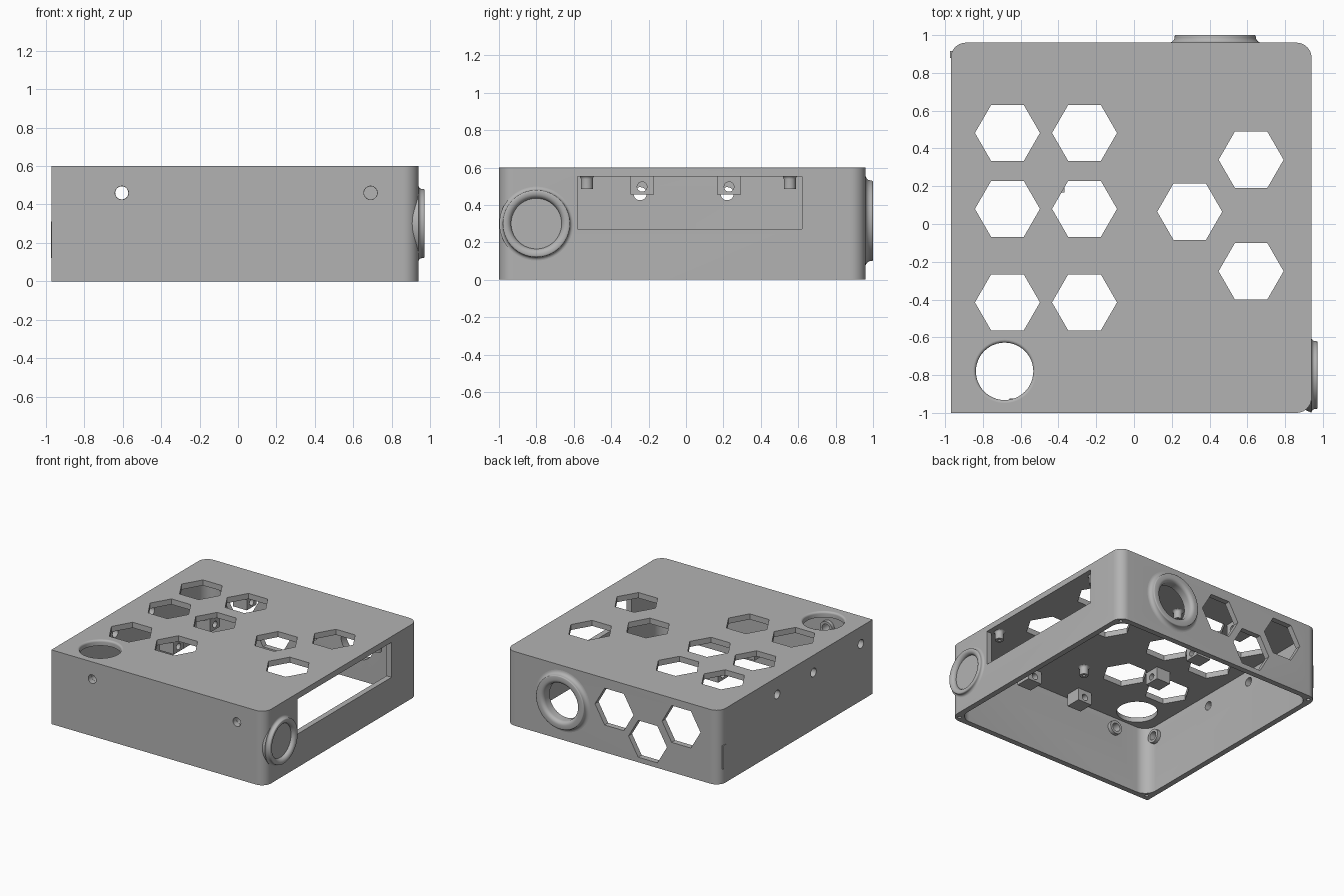
import bpy, bmesh, math
from math import pi, cos, sin
from mathutils import Matrix, Vector

cube = bpy.data.objects.get("Cube")
if cube:
    bpy.data.objects.remove(cube, do_unlink=True)

grey = bpy.data.materials.new("plastic_grey")
grey.use_nodes = True
COLOUR = (0.45, 0.45, 0.45, 1)
grey.diffuse_color = COLOUR
grey.node_tree.nodes["Principled BSDF"].inputs["Base Color"].default_value = COLOUR

X0, X1, Y0, Y1, TOP = -0.97, 0.94, -1.0, 0.96, 0.6
WALL, CEIL = 0.045, 0.555
TURN = {"x": Matrix.Rotation(pi / 2, 4, "Y"),
        "y": Matrix.Rotation(-pi / 2, 4, "X"),
        "z": Matrix.Identity(4)}


def finish(name, bm, matrix=None):
    if matrix:
        bm.transform(matrix)
    bmesh.ops.recalc_face_normals(bm, faces=bm.faces)
    mesh = bpy.data.meshes.new(name)
    bm.to_mesh(mesh)
    bm.free()
    mesh.materials.append(grey)
    ob = bpy.data.objects.new(name, mesh)
    bpy.context.collection.objects.link(ob)
    return ob


def smooth(ob):
    bpy.ops.object.select_all(action="DESELECT")
    ob.select_set(True)
    bpy.context.view_layer.objects.active = ob
    bpy.ops.object.shade_smooth_by_angle(angle=math.radians(35))


def cut(ob, cutters):
    for c in cutters:
        mod = ob.modifiers.new("cut", "BOOLEAN")
        mod.operation, mod.solver, mod.object = "DIFFERENCE", "EXACT", c
        bpy.context.view_layer.objects.active = ob
        bpy.ops.object.modifier_apply(modifier=mod.name)
        bpy.data.objects.remove(c, do_unlink=True)


def rounded_block(name, x0, x1, y0, y1, z0, z1, radii):
    """Upright block; radii run anticlockwise from the (x0, y0) corner."""
    bm = bmesh.new()
    verts = []
    corners = [(x0, y0, 1, 1), (x1, y0, -1, 1), (x1, y1, -1, -1), (x0, y1, 1, -1)]
    for i, ((x, y, sx, sy), r) in enumerate(zip(corners, radii)):
        steps = 10 if r else 0
        for k in range(steps + 1):
            a = pi + i * pi / 2 + (k / steps * pi / 2 if steps else 0)
            verts.append(bm.verts.new((x + sx * r + r * cos(a), y + sy * r + r * sin(a), z0)))
    face = bm.faces.new(verts)
    new = bmesh.ops.extrude_face_region(bm, geom=[face])["geom"]
    bmesh.ops.translate(bm, vec=(0, 0, z1 - z0),
                        verts=[v for v in new if isinstance(v, bmesh.types.BMVert)])
    return finish(name, bm)


def box(name, x0, x1, y0, y1, z0, z1):
    return rounded_block(name, x0, x1, y0, y1, z0, z1, (0, 0, 0, 0))


def rod(axis, at, r, length, sides=32):
    bm = bmesh.new()
    bmesh.ops.create_cone(bm, cap_ends=True, segments=sides, radius1=r, radius2=r, depth=length)
    return finish("cutter", bm, Matrix.Translation(at) @ TURN[axis])


def lathe(name, profile, axis, at, sides=48):
    """Spin a closed (radius, height) profile about an axis."""
    bm = bmesh.new()
    rings = [[bm.verts.new((r * cos(2 * pi * s / sides), r * sin(2 * pi * s / sides), h))
              for s in range(sides)] for r, h in profile]
    for i in range(len(rings)):
        a, b = rings[i - 1], rings[i]
        for s in range(sides):
            t = (s + 1) % sides
            bm.faces.new((a[s], a[t], b[t], b[s]))
    return finish(name, bm, Matrix.Translation(at) @ TURN[axis])


def arc(cr, ch, r, a0, a1, n=6):
    return [(cr + r * cos(a0 + (a1 - a0) * k / n), ch + r * sin(a0 + (a1 - a0) * k / n))
            for k in range(n + 1)]


# Main shell, open underneath
shell = rounded_block("enclosure_shell", X0, X1, Y0, Y1, 0, TOP, (0, 0.08, 0.08, 0.08))
cut(shell, [rounded_block("cutter", X0 + WALL, X1 - WALL, Y0 + WALL, Y1 - WALL, -0.1, CEIL, (0.1,) * 4)])

# Side window
cutters = [box("cutter", 0.85, 1.1, -0.58, 0.62, 0.27, 0.553)]

# Hexagonal vents in the top and back
top_vents = [(x, y) for x in (-0.67, -0.262) for y in (0.482, 0.08, -0.415)]
top_vents += [(0.295, 0.065), (0.62, 0.34), (0.62, -0.25)]
cutters += [rod("z", (x, y, TOP), 0.172, 0.3, 6) for x, y in top_vents]
for x, z in ((-0.03, 0.37), (-0.33, 0.19), (-0.63, 0.39)):
    cutters.append(rod("y", (x, Y1, z), 0.172, 0.3, 6))
for c in cutters[1:]:
    # put hexagon points along x
    centre = sum((v.co for v in c.data.vertices), Vector()) / len(c.data.vertices)
    if max(v.co.x for v in c.data.vertices) - centre.x < 0.16:
        axis = "Y" if centre.y > 0.9 else "Z"
        c.data.transform(Matrix.Translation(centre) @ Matrix.Rotation(pi / 6, 4, axis)
                         @ Matrix.Translation(-centre))

# Ports, screw holes and rim holes
cutters += [rod("x", (X1, -0.8, 0.3), 0.14, 0.3, 48), rod("y", (0.43, Y1, 0.315), 0.155, 0.3, 48)]
cutters += [rod("y", (x, Y0, 0.46), 0.035, 0.2) for x in (-0.605, 0.69)]
cutters += [rod("x", (X0, y, 0.46), 0.035, 0.2) for y in (-0.85, -0.245, 0.22)]
cutters += [rod("z", (x, y, 0), 0.014, 0.2, 16)
            for x in (X0 + 0.048, X1 - 0.048) for y in (Y0 + 0.048, Y1 - 0.048)]
cutters.append(rod("z", (-0.685, -0.78, TOP), 0.168, 0.3, 48))
cut(shell, cutters)
smooth(shell)

# Rounded lip of the round top opening
smooth(lathe("top_opening_lip", [(0.17, CEIL), (0.152, CEIL)]
             + arc(0.168, 0.584, 0.016, pi, pi / 2) + [(0.17, TOP)], "z", (-0.685, -0.78, 0)))


def port_ring(name, axis, at, hole, outer, height, fillet):
    soft = 0.03
    profile = [(outer + fillet, -0.002), (outer, -0.045), (hole, -0.045)]
    profile += arc(hole + soft, height - soft, soft, pi, pi / 2)
    profile += arc(outer - 0.008, height - 0.008, 0.008, pi / 2, 0, 3)
    profile += arc(outer + fillet, fillet, fillet, pi, 1.5 * pi)
    smooth(lathe(name, profile, axis, at, 64))


port_ring("side_port_ring", "x", (X1, -0.8, 0.3), 0.135, 0.18, 0.032, 0.018)
port_ring("back_port_ring", "y", (0.43, Y1, 0.315), 0.15, 0.215, 0.04, 0.03)

# Collars around the inner ends of the screw holes
collar = [(0.034, -0.002), (0.055, -0.002), (0.055, 0.03), (0.034, 0.03)]
for x in (-0.605, 0.69):
    smooth(lathe("front_screw_collar", collar, "y", (x, Y0 + WALL, 0.46), 32))
smooth(lathe("side_screw_collar", collar, "x", (X0 + WALL, -0.85, 0.46), 32))

# Drilled blocks under the ceiling
for axis, x, y in (("x", -0.43, -0.235), ("x", -0.43, 0.23), ("x", -0.43, 0.7),
                   ("y", -0.185, -0.85), ("y", 0.3, -0.85)):
    block = box("ceiling_block", x - 0.063, x + 0.063, y - 0.063, y + 0.063, 0.455, CEIL + 0.005)
    cut(block, [rod(axis, (x, y, 0.497), 0.026, 0.3)])
    smooth(block)

# Flared standoffs under the ceiling
flare = [(0.012, CEIL + 0.002), (0.012, 0.485), (0.032, 0.485)]
flare += arc(0.052, CEIL - 0.018, 0.02, pi, pi / 2)
for x in (0.04, 0.86):
    for y in (-0.53, 0.555):
        smooth(lathe("standoff", flare, "z", (x, y, 0), 32))

# Small catch on the back left corner
box("corner_catch", X0 - 0.004, X0 + 0.03, 0.88, 0.915, 0.12, 0.31)
